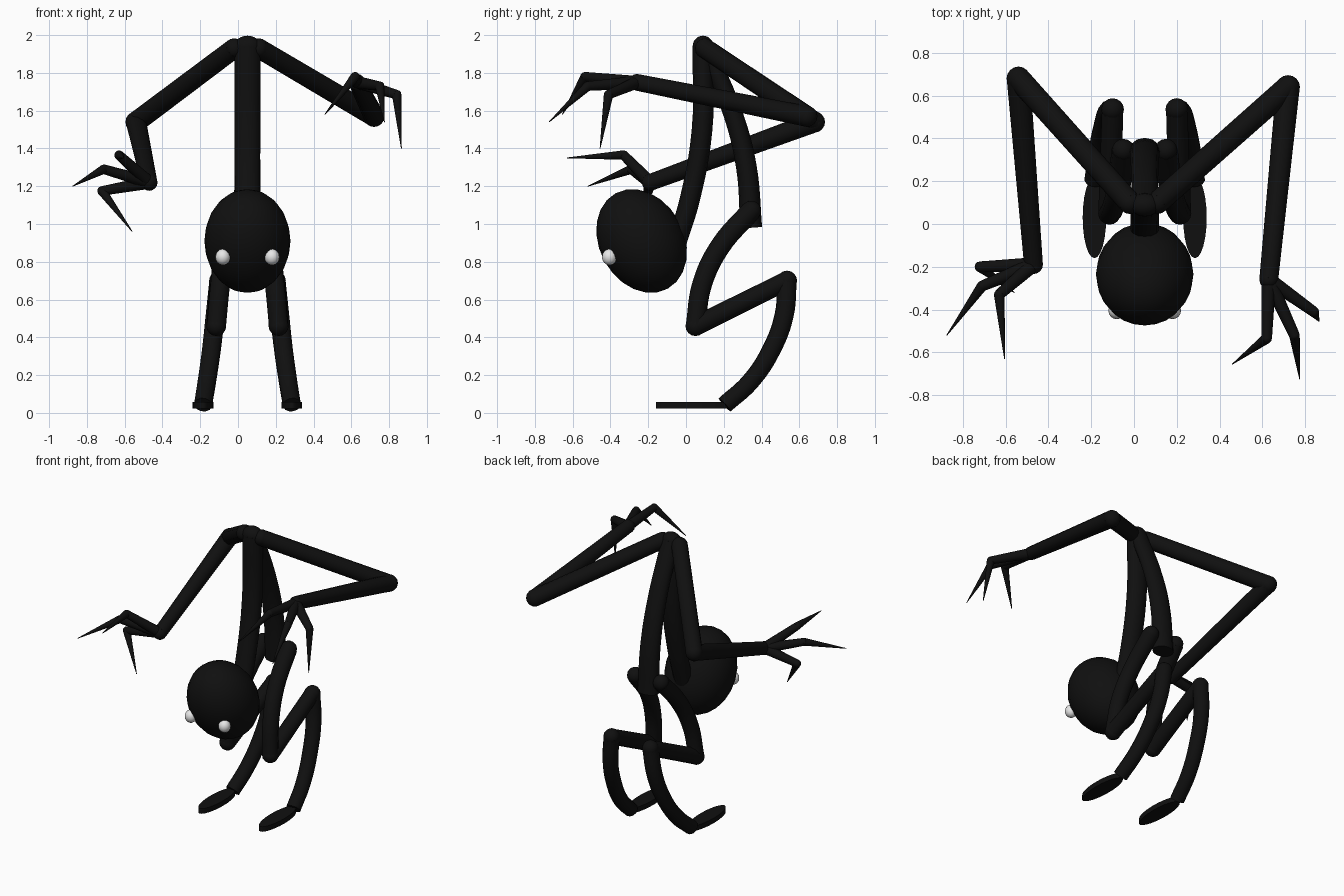
import bpy
import math
from mathutils import Vector

cube = bpy.data.objects.get("Cube")
if cube:
    bpy.data.objects.remove(cube)

MID = 0.05  # the body's plane of symmetry


def material(name, value):
    mat = bpy.data.materials.new(name)
    mat.use_nodes = True
    color = (value, value, value, 1)
    mat.diffuse_color = color
    mat.node_tree.nodes["Principled BSDF"].inputs["Base Color"].default_value = color
    return mat


black = material("black skin", 0.005)
white = material("white eye", 0.8)


def finish(obj, name, mat):
    obj.name = name
    obj.data.materials.clear()
    obj.data.materials.append(mat)
    bpy.ops.object.select_all(action="DESELECT")
    obj.select_set(True)
    bpy.context.view_layer.objects.active = obj
    bpy.ops.object.shade_smooth_by_angle(angle=math.radians(40))
    return obj


def ball(name, center, scale, mat=black, tilt=0, segments=24):
    bpy.ops.mesh.primitive_uv_sphere_add(segments=segments, ring_count=segments // 2,
                                         radius=1, location=center, rotation=(tilt, 0, 0))
    obj = bpy.context.object
    obj.scale = scale
    return finish(obj, name, mat)


def tube(name, points, radii, widen=1.0, x=0.0):
    """Capped round tube along a smooth path, radius given at each end."""
    curve = bpy.data.curves.new(name, "CURVE")
    curve.dimensions = "3D"
    curve.bevel_depth = 1
    curve.bevel_resolution = 4
    curve.use_fill_caps = True
    curve.resolution_u = 6 if len(points) > 2 else 1
    spline = curve.splines.new("BEZIER")
    spline.bezier_points.add(len(points) - 1)
    for i, (bp, co) in enumerate(zip(spline.bezier_points, points)):
        t = i / (len(points) - 1)
        bp.co = co
        bp.radius = radii[0] + (radii[1] - radii[0]) * t
        bp.handle_left_type = bp.handle_right_type = "AUTO"
    obj = bpy.data.objects.new(name, curve)
    obj.location.x = x
    obj.scale.x = widen
    bpy.context.collection.objects.link(obj)
    bpy.ops.object.select_all(action="DESELECT")
    obj.select_set(True)
    bpy.context.view_layer.objects.active = obj
    bpy.ops.object.convert(target="MESH")
    return finish(bpy.context.object, name, black)


# Folded body: the front half hangs to the head, the back half to the hips
front = [(0, -0.05, 0.9), (0, 0.02, 1.13), (0, 0.085, 1.5), (0, 0.09, 1.94)]
back = [(0, 0.1, 1.94), (0, 0.25, 1.58), (0, 0.32, 1.3), (0, 0.345, 0.98)]
tube("neck", front, (0.052, 0.056), 1.25, MID)
tube("back", back, (0.048, 0.058), 1.25, MID)
ball("body_bend", (MID, 0.09, 1.94), (0.07, 0.055, 0.057))

# Egg-shaped head and eyes
ball("head", (MID, -0.235, 0.91), (0.228, 0.224, 0.288), tilt=math.radians(28.6))
for side, label in ((-1, "right"), (1, "left")):
    ball(label + "_eye", (MID + side * 0.13, -0.405, 0.825), (0.04, 0.04, 0.043),
         white, segments=16)

# Legs, folded twice, with flat oval feet
for side, label in ((-1, "right"), (1, "left")):
    def at(out, y, z):
        return (MID + side * out, y, z)

    hip, knee, hock = at(0.1, 0.345, 1.07), at(0.165, 0.05, 0.46), at(0.15, 0.535, 0.7)
    tube(label + "_thigh", [hip, at(0.12, 0.18, 0.88), at(0.145, 0.085, 0.68), knee],
         (0.055, 0.052))
    tube(label + "_shin", [knee, hock], (0.052, 0.05))
    tube(label + "_lower_leg", [hock, at(0.17, 0.52, 0.52), at(0.19, 0.455, 0.34),
                                at(0.215, 0.34, 0.165), at(0.235, 0.205, 0.043)],
         (0.052, 0.048))
    for part, center in (("hip", hip), ("knee", knee), ("hock", hock)):
        ball(label + "_" + part, center, (0.053,) * 3, segments=16)
    bpy.ops.mesh.primitive_cylinder_add(vertices=24, radius=1, depth=1,
                                        location=at(0.235, 0.03, 0.04))
    foot = bpy.context.object
    foot.scale = (0.055, 0.19, 0.035)
    finish(foot, label + "_foot", black)

# Arms: shoulder, elbow, wrist, then a knuckle and tip for each finger
arms = {
    "right": ((-0.02, 0.1, 1.93), (-0.54, 0.68, 1.54), (-0.47, -0.19, 1.22), [
        ((-0.71, -0.29, 1.29), (-0.875, -0.52, 1.2)),
        ((-0.72, -0.2, 1.175), (-0.56, -0.32, 0.96)),
        ((-0.63, -0.33, 1.365), (-0.605, -0.63, 1.35))]),
    "left": ((0.11, 0.1, 1.93), (0.72, 0.64, 1.57), (0.63, -0.26, 1.75), [
        ((0.84, -0.41, 1.685), (0.865, -0.455, 1.4)),
        ((0.62, -0.535, 1.78), (0.46, -0.655, 1.58)),
        ((0.75, -0.52, 1.73), (0.775, -0.725, 1.54))]),
}
for label, (shoulder, elbow, wrist, fingers) in arms.items():
    tube(label + "_upper_arm", [shoulder, elbow], (0.053, 0.055))
    tube(label + "_forearm", [elbow, wrist], (0.055, 0.044))
    for part, center, r in (("shoulder", shoulder, 0.053), ("elbow", elbow, 0.056),
                            ("wrist", wrist, 0.044)):
        ball(label + "_" + part, center, (r, r, r), segments=16)
    for i, (knuckle, tip) in enumerate(fingers, 1):
        name = label + "_finger_" + str(i)
        tube(name + "_base", [wrist, knuckle], (0.034, 0.025))
        tube(name + "_claw", [knuckle, tip], (0.025, 0.002))
        ball(name + "_knuckle", knuckle, (0.025,) * 3, segments=12)
